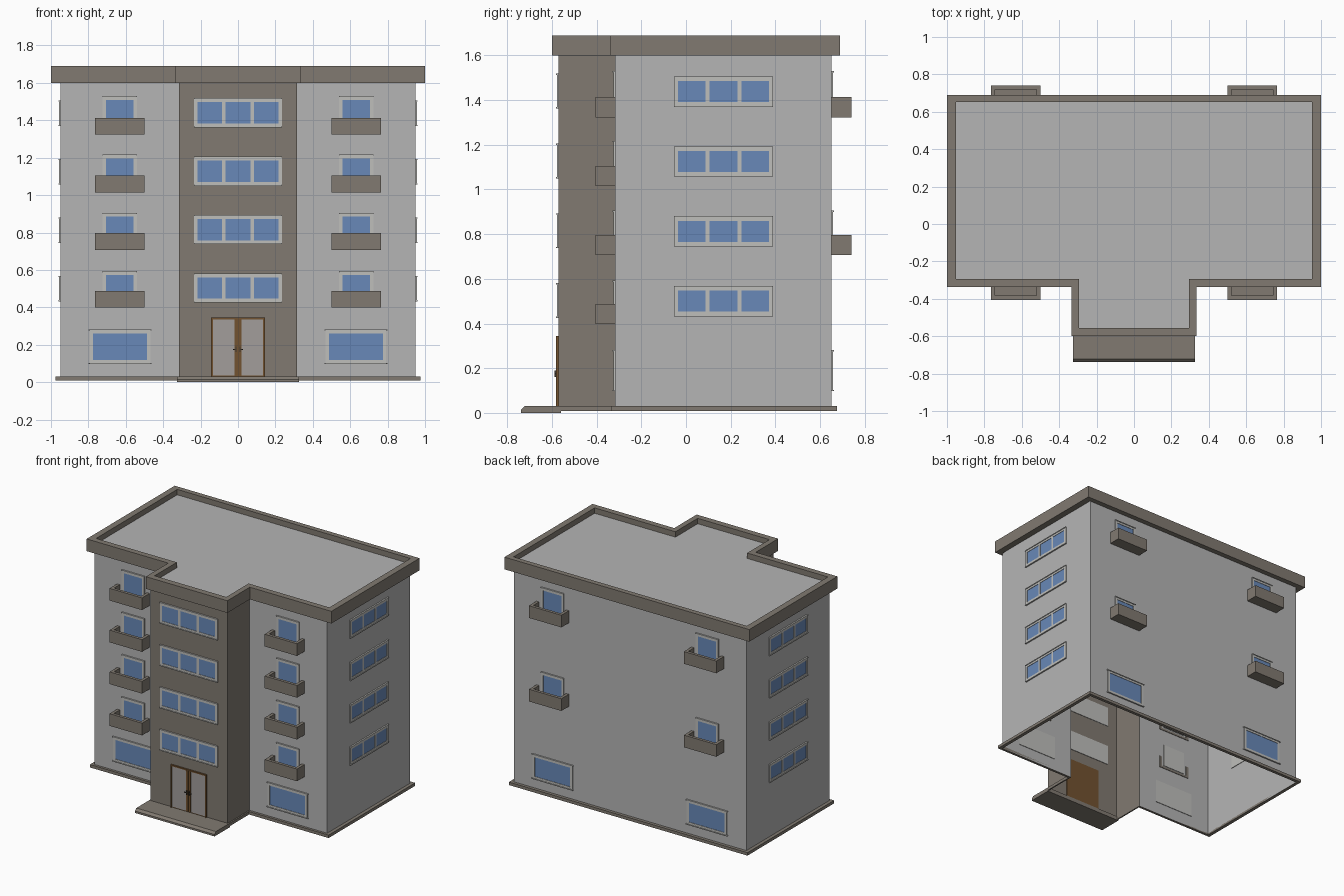
import bpy, bmesh, math
from mathutils import Matrix, Vector

if "Cube" in bpy.data.objects:
    bpy.data.objects.remove(bpy.data.objects["Cube"])


def material(name, rgb):
    m = bpy.data.materials.new(name)
    m.diffuse_color = (*rgb, 1)
    m.use_nodes = True
    m.node_tree.nodes["Principled BSDF"].inputs["Base Color"].default_value = m.diffuse_color
    return m


STONE = material("taupe_stone", (0.22, 0.195, 0.165))
GLASS = material("blue_glass", (0.14, 0.25, 0.48))
PLASTER = material("light_plaster", (0.46, 0.46, 0.46))
FRAME = material("pale_frame", (0.52, 0.52, 0.50))
WOOD = material("brown_wood", (0.17, 0.085, 0.03))
PANE = material("door_pane", (0.36, 0.34, 0.33))
DARK = material("dark_metal", (0.05, 0.04, 0.03))


def finish(name, bm, mats):
    me = bpy.data.meshes.new(name)
    bm.to_mesh(me)
    bm.free()
    for m in mats:
        me.materials.append(m)
    ob = bpy.data.objects.new(name, me)
    bpy.context.collection.objects.link(ob)
    return ob


def box(bm, x, y, z, mat=0):
    """Box spanning the (min, max) pairs x, y, z."""
    size = [b - a for a, b in (x, y, z)]
    mid = [(a + b) / 2 for a, b in (x, y, z)]
    r = bmesh.ops.create_cube(bm, size=1, matrix=Matrix.Translation(mid) @ Matrix.Diagonal((*size, 1)))
    for f in {f for v in r["verts"] for f in v.link_faces}:
        f.material_index = mat


def outline(hx, back, front, tx, tfront):
    """T-shaped plan, counter-clockwise seen from above."""
    return [(-hx, back), (-hx, front), (-tx, front), (-tx, tfront),
            (tx, tfront), (tx, front), (hx, front), (hx, back)]


def ring(name, outer, inner, z0, z1, mat):
    bm = bmesh.new()
    loops = [[bm.verts.new((x, y, z)) for x, y in p]
             for p, z in ((outer, z0), (outer, z1), (inner, z1), (inner, z0))]
    n = len(outer)
    for k in range(4):
        a, b = loops[k], loops[(k + 1) % 4]
        for i in range(n):
            j = (i + 1) % n
            bm.faces.new((a[i], a[j], b[j], b[i]))
    return finish(name, bm, [mat])


def wall_strip(name, pts, z0, z1, mat):
    bm = bmesh.new()
    lo = [bm.verts.new((x, y, z0)) for x, y in pts]
    hi = [bm.verts.new((x, y, z1)) for x, y in pts]
    for i in range(len(pts) - 1):
        bm.faces.new((lo[i], lo[i + 1], hi[i + 1], hi[i]))
    return finish(name, bm, [mat])


def place(ob, x, y, z, turn=0):
    ob.matrix_world = Matrix.Translation((x, y, z)) @ Matrix.Rotation(math.radians(turn), 4, "Z")


def window(name, x, y, z, w, h, panes=1, turn=0, lip=0.0):
    """Framed window; origin at bottom centre on the wall, facing local -y."""
    bm = bmesh.new()
    b, out = 0.018, -0.007
    box(bm, (-w / 2, w / 2), (-0.001, 0.004), (0, h))
    for z0 in (0, h - b):
        box(bm, (-w / 2, w / 2), (out, 0), (z0, z0 + b))
    step = (w - b) / panes
    for i in range(panes + 1):
        x0 = -w / 2 + i * step
        box(bm, (x0, x0 + b), (out, 0), (b, h - b))
        if i < panes:
            box(bm, (x0 + b, x0 + step), (-0.004, 0), (b, h - b), 1)
    # thin head and sill strips
    for z0 in (-0.003, h - 0.003):
        box(bm, (-w / 2 - lip, w / 2 + lip), (-0.011, 0), (z0, z0 + 0.006))
    place(finish(name, bm, [FRAME, GLASS]), x, y, z, turn)


def balcony(name, x, y, z, turn=0):
    bm = bmesh.new()
    w, d, h, t = 0.1325, 0.088, 0.09, 0.022
    box(bm, (-w, w), (-d, 0.004), (0, 0.015))
    box(bm, (-w, w), (-d, -d + t), (0.015, h))
    for s in (-w, w - t):
        box(bm, (s, s + t), (-d + t, 0.004), (0.015, h))
    place(finish(name, bm, [STONE]), x, y, z, turn)


# Shell walls and entrance tower
BACK, FRONT, TOWER = 0.652, -0.317, -0.57
body = outline(0.95, BACK, FRONT, 0.315, TOWER)
wall_strip("main_walls", body[5:] + body[:3], 0.01, 1.62, PLASTER)
wall_strip("entrance_tower", body[2:6], 0.01, 1.62, STONE)

# Roof deck, parapet and plinth
inner = outline(0.953, 0.652, -0.295, 0.293, -0.555)
ring("parapet", outline(1.0, 0.69, -0.338, 0.333, -0.6), inner, 1.6, 1.69, STONE)
bm = bmesh.new()
bm.faces.new([bm.verts.new((x, y, 1.65)) for x, y in inner])
finish("roof_deck", bm, [PLASTER])
ring("plinth", outline(0.975, 0.675, -0.335, 0.325, -0.587), body, 0.008, 0.03, STONE)

# Entrance step with chamfered front
bm = bmesh.new()
prof = [(-0.56, 0), (-0.738, 0), (-0.738, 0.014), (-0.722, 0.03), (-0.56, 0.03)]
f = bm.faces.new([bm.verts.new((-0.325, y, z)) for y, z in prof])
r = bmesh.ops.extrude_face_region(bm, geom=[f])
bmesh.ops.translate(bm, vec=Vector((0.65, 0, 0)), verts=[g for g in r["geom"] if isinstance(g, bmesh.types.BMVert)])
bmesh.ops.recalc_face_normals(bm, faces=bm.faces)
finish("entrance_step", bm, [STONE])

# Upper floors
for i in range(4):
    dz = 0.3125 * i
    window(f"tower_window_{i}", 0, TOWER, 0.428 + dz, 0.47, 0.15, 3)
    for side, s in (("left", -1), ("right", 1)):
        window(f"{side}_side_window_{i}", s * 0.95, 0.168, 0.435 + dz, 0.445, 0.13, 3, s * 90)
        window(f"{side}_front_window_{i}", s * 0.632, FRONT, 0.42 + dz, 0.185, 0.17)
        balcony(f"{side}_front_balcony_{i}", s * 0.633, FRONT, 0.398 + dz * 0.987)
        if i % 2:
            window(f"{side}_back_window_{i}", s * 0.632, BACK, 0.42 + dz, 0.185, 0.17, turn=180)
            balcony(f"{side}_back_balcony_{i}", s * 0.633, BACK, 0.398 + dz * 0.987, 180)

# Ground floor windows
for side, s in (("left", -1), ("right", 1)):
    window(f"{side}_front_ground_window", s * 0.63, FRONT, 0.1, 0.325, 0.178, lip=0.006)
    window(f"{side}_back_ground_window", s * 0.63, BACK, 0.1, 0.325, 0.178, turn=180, lip=0.006)

# Double door: frame, leaves, panes, handles
bm = bmesh.new()
box(bm, (-0.145, 0.145), (-0.004, 0.004), (0.03, 0.345))
box(bm, (-0.145, 0.145), (-0.012, 0), (0.336, 0.345))
for s in (-1, 1):
    box(bm, sorted((s * 0.145, s * 0.136)), (-0.012, 0), (0.03, 0.336))
    box(bm, sorted((s * 0.002, s * 0.018)), (-0.01, 0), (0.035, 0.334))
    box(bm, sorted((s * 0.018, s * 0.134)), (-0.007, 0), (0.036, 0.334), 1)
    box(bm, sorted((s * 0.007, s * 0.013)), (-0.018, -0.008), (0.16, 0.19), 2)
    box(bm, sorted((s * 0.007, s * 0.028)), (-0.018, -0.014), (0.172, 0.178), 2)
place(finish("double_door", bm, [WOOD, PANE, DARK]), 0, TOWER, 0)
